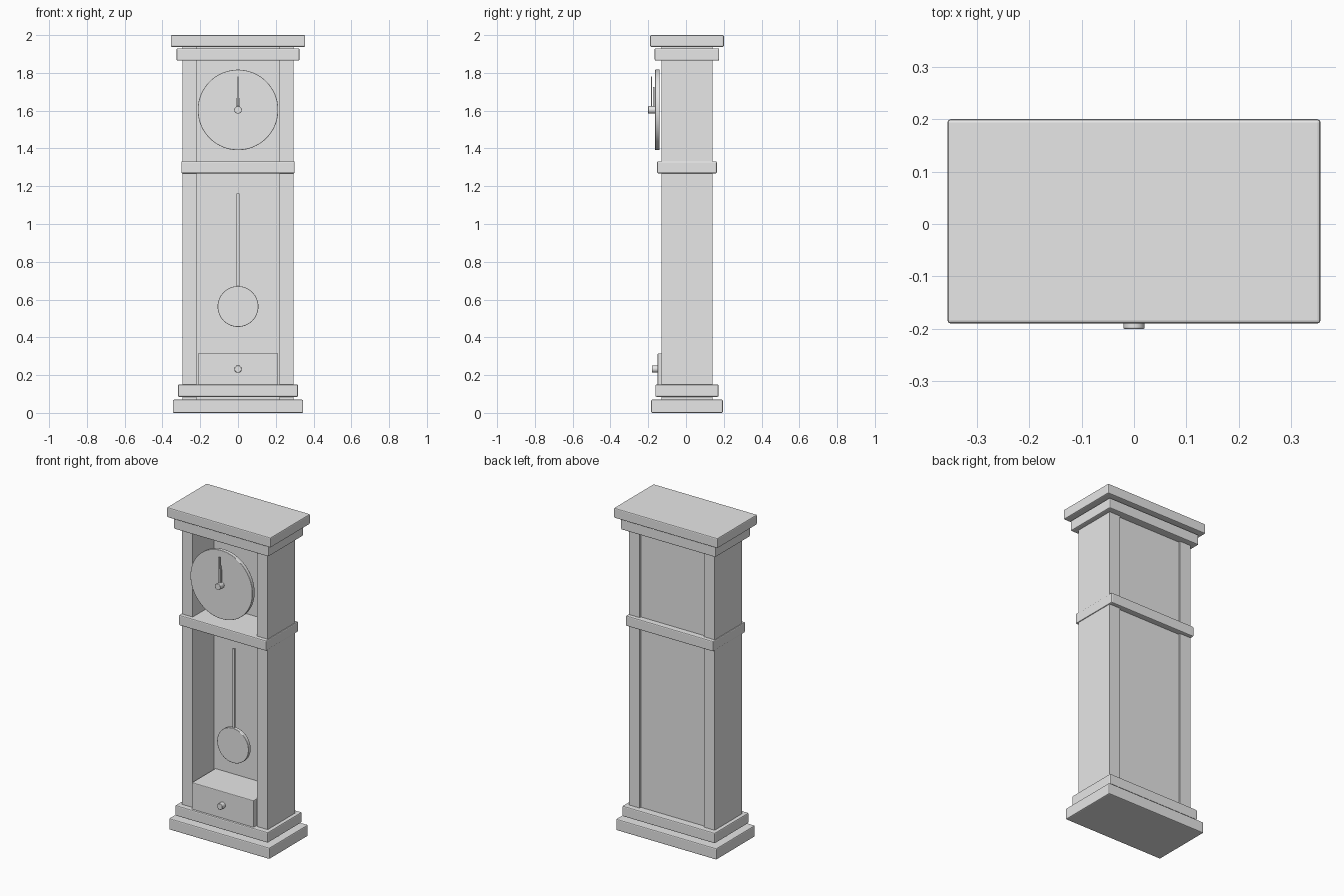
import bpy
import math

if "Cube" in bpy.data.objects:
    bpy.data.objects.remove(bpy.data.objects["Cube"], do_unlink=True)

# One plain grey for the whole clock
grey = bpy.data.materials.new("light_grey")
grey.use_nodes = True
grey.diffuse_color = (0.8, 0.8, 0.8, 1)
grey.node_tree.nodes["Principled BSDF"].inputs["Base Color"].default_value = (0.8, 0.8, 0.8, 1)


def finish(name, bevel):
    obj = bpy.context.object
    obj.name = name
    obj.data.materials.append(grey)
    bpy.ops.object.transform_apply(location=False, rotation=True, scale=True)
    if bevel:
        mod = obj.modifiers.new("rounded_edges", "BEVEL")
        mod.width = bevel
        mod.segments = 2
        mod.limit_method = "ANGLE"
    return obj


def box(name, x, y, z, bevel=0.0):
    """Box from (min, max) ranges on each axis."""
    bpy.ops.mesh.primitive_cube_add(size=1, location=[sum(r) / 2 for r in (x, y, z)])
    bpy.context.object.scale = [r[1] - r[0] for r in (x, y, z)]
    return finish(name, bevel)


def disc(name, z, radius, y, bevel=0.0, sides=64):
    """Cylinder facing the front, spanning the y range."""
    bpy.ops.mesh.primitive_cylinder_add(
        vertices=sides, radius=radius, depth=y[1] - y[0],
        location=(0, sum(y) / 2, z), rotation=(math.pi / 2, 0, 0))
    obj = finish(name, bevel)
    bpy.ops.object.shade_smooth_by_angle(angle=math.radians(35))
    return obj


def hand(name, z, length, width, y):
    """Clock hand, narrowing towards its tip."""
    obj = box(name, (-width, width), y, (z, z + length))
    for v in obj.data.vertices:
        if v.co.z > 0:
            v.co.x *= 0.5


MID = 0.005  # depth centre of the case

# Mouldings: name, half width, half depth, z range
for name, hx, hy, z in (
        ("base_plinth", 0.345, 0.19, (0.0, 0.07)),
        ("base_moulding", 0.318, 0.167, (0.085, 0.15)),
        ("waist_band", 0.3, 0.158, (1.268, 1.332)),
        ("cornice", 0.325, 0.171, (1.865, 1.93)),
        ("top_board", 0.356, 0.195, (1.938, 2.0))):
    box(name, (-hx, hx), (MID - hy, MID + hy), z, 0.006)

# Case sides and back
for name, side in (("left_side", 1), ("right_side", -1)):
    box(name, sorted((side * 0.22, side * 0.295)), (-0.13, 0.14), (0.04, 1.96))
box("back_panel", (-0.221, 0.221), (0.08, 0.128), (0.04, 1.96))

# Drawer
box("drawer", (-0.212, 0.212), (-0.15, 0.081), (0.145, 0.315), 0.004)
disc("drawer_knob", 0.232, 0.019, (-0.18, -0.148), 0.002, 32)

# Dial and hands
DIAL = 1.604
disc("clock_face", DIAL, 0.213, (-0.163, -0.14), 0.002, 96)
hand("hour_hand", DIAL, 0.12, 0.009, (-0.176, -0.167))
hand("minute_hand", DIAL, 0.178, 0.007, (-0.186, -0.179))
disc("hand_hub", DIAL, 0.02, (-0.2, -0.16), 0.002, 32)

# Pendulum
box("pendulum_rod", (-0.007, 0.007), (-0.046, -0.034), (0.6, 1.162))
disc("pendulum_bob", 0.563, 0.108, (-0.051, -0.029), 0.002)
